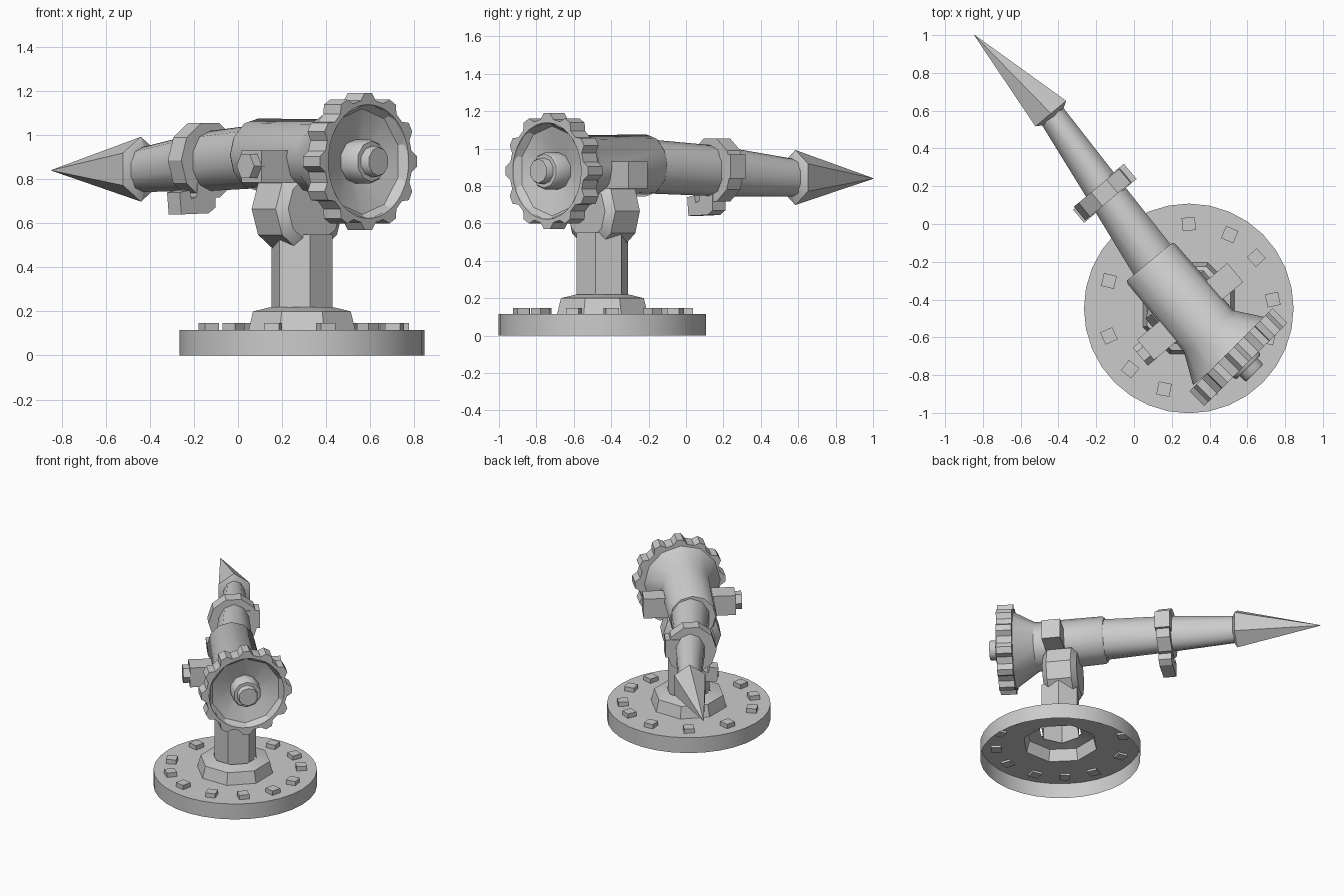
import bpy, bmesh, math
from math import sin, cos, pi, radians

cube = bpy.data.objects.get("Cube")
if cube:
    bpy.data.objects.remove(cube, do_unlink=True)

grey = bpy.data.materials.new("stone grey")
grey.use_nodes = True
COLOUR = (0.6, 0.6, 0.6, 1)
grey.diffuse_color = COLOUR
grey.node_tree.nodes["Principled BSDF"].inputs["Base Color"].default_value = COLOUR

BASE = (0.29, -0.447, 0)
GUN = (-0.845, 1.0, 0)       # under the spike tip; local x runs back along the gun
GUN_YAW = radians(-50.2)
WHEEL = (0.553, -0.705, 0.88)
WHEEL_YAW = radians(-45)


def finish(name, bm, origin, yaw, angle=30):
    bmesh.ops.recalc_face_normals(bm, faces=bm.faces)
    mesh = bpy.data.meshes.new(name)
    bm.to_mesh(mesh)
    bm.free()
    mesh.materials.append(grey)
    obj = bpy.data.objects.new(name, mesh)
    bpy.context.collection.objects.link(obj)
    obj.location = origin
    obj.rotation_euler.z = yaw
    bpy.ops.object.select_all(action='DESELECT')
    obj.select_set(True)
    bpy.context.view_layer.objects.active = obj
    bpy.ops.object.shade_smooth_by_angle(angle=radians(angle))
    return obj


def loft(name, rings, origin, yaw=0, caps=(True, True), angle=30):
    """Skin a row of point loops that all have the same count."""
    bm = bmesh.new()
    loops = [[bm.verts.new(p) for p in ring] for ring in rings]
    n = len(loops[0])
    for a, b in zip(loops, loops[1:]):
        for i in range(n):
            j = (i + 1) % n
            bm.faces.new((a[i], a[j], b[j], b[i]))
    for loop, cap in zip((loops[0], loops[-1]), caps):
        if cap:
            bm.faces.new(loop)
    return finish(name, bm, origin, yaw, angle)


def flat_ring(r, z, n, turn=0):
    return [(r * cos(2 * pi * i / n + turn), r * sin(2 * pi * i / n + turn), z)
            for i in range(n)]


def axial_ring(s, z, rv, rh, n, p=0, turn=0):
    """Upright loop across the gun, rv high and rh wide."""
    return [(s, p + rh * sin(2 * pi * i / n + turn), z + rv * cos(2 * pi * i / n + turn))
            for i in range(n)]


def box(name, x, y, z, origin, yaw):
    rings = [[(x[0], y[0], h), (x[1], y[0], h), (x[1], y[1], h), (x[0], y[1], h)] for h in z]
    return loft(name, rings, origin, yaw)


# Base plate: hollow below, with an opening under the collar
bm = bmesh.new()
low, top, hole = [[bm.verts.new(p) for p in ring] for ring in (
    flat_ring(0.555, 0, 32), flat_ring(0.555, 0.115, 32), flat_ring(0.262, 0.115, 8, pi / 8))]
for i in range(32):
    j = (i + 1) % 32
    bm.faces.new((low[i], low[j], top[j], top[i]))
edges = [bm.edges.get((top[i], top[i - 1])) for i in range(32)]
edges += [bm.edges.new((hole[i], hole[i - 1])) for i in range(8)]
bmesh.ops.triangle_fill(bm, use_beauty=True, edges=edges)
finish("base_plate", bm, BASE, 0)

# Studs around the base plate
for a in (90, 61, 37, 6, -20, -48, -76, 253, 226, 199, 161, 125):
    t = radians(a)
    spot = (BASE[0] + 0.447 * cos(t), BASE[1] + 0.447 * sin(t), 0)
    box("base_stud", (-0.035, 0.035), (-0.035, 0.035), (0.1, 0.147), spot, t + 0.1)

# Collar and column, both open below
loft("collar", [flat_ring(r, z, 8, pi / 8) for r, z in
                ((0.262, 0.115), (0.24, 0.2), (0.15, 0.22))],
     BASE, caps=(False, False), angle=15)
loft("column", [flat_ring(0.143, z, 6, -pi / 12) for z in (0.2, 0.55)],
     BASE, caps=(False, True))

# Knuckle between column and barrel
loft("knuckle", [axial_ring(x, 0.665, r, r, 10, turn=pi / 10) for x, r in
                 ((-0.12, 0.155), (-0.085, 0.2), (0.085, 0.2), (0.12, 0.155))],
     (0.27, -0.44, 0), GUN_YAW)

# Spike, barrel and sleeve
loft("spike", [axial_ring(0, 0.84, 0.002, 0.002, 6),
               axial_ring(0.578, 0.845, 0.147, 0.122, 6, 0.045),
               axial_ring(0.6, 0.845, 0.1, 0.08, 6, 0.045)], GUN, GUN_YAW)
loft("barrel", [axial_ring(s, z, rv, rh, 10, p) for s, z, rv, rh, p in
                ((0.57, 0.842, 0.1, 0.075, 0.045), (1.08, 0.88, 0.135, 0.105, 0),
                 (1.54, 0.905, 0.145, 0.135, -0.04))], GUN, GUN_YAW, angle=50)
loft("sleeve", [axial_ring(s, z, r, r, 12, p) for s, z, r, p in
                ((1.515, 0.91, 0.155, -0.055), (1.53, 0.91, 0.165, -0.055),
                 (2.0, 0.9, 0.172, -0.05), (2.165, 0.88, 0.275, -0.022))],
     GUN, GUN_YAW, angle=35)

# Barrel clamp with a side lug and a hook below
loft("clamp", [axial_ring(s, 0.885, 0.178, 0.172, 10, -0.005, pi / 10) for s in (1.035, 1.13)],
     GUN, GUN_YAW)
box("clamp_lug", (1.03, 1.135), (0.07, 0.172), (0.84, 0.97), GUN, GUN_YAW)
hook = ((0.02, 0.8), (0.02, 0.67), (-0.02, 0.645), (-0.18, 0.64), (-0.19, 0.74),
        (-0.13, 0.75), (-0.12, 0.71), (-0.09, 0.72), (-0.08, 0.8))
loft("hook", [[(s, p, z) for p, z in hook] for s in (1.045, 1.135)], GUN, GUN_YAW)

# Side boxes and the bolt on one of them
box("left_box", (1.785, 1.915), (0, 0.257), (0.785, 0.93), GUN, GUN_YAW)
box("right_box", (1.79, 1.93), (-0.37, 0), (0.785, 0.93), GUN, GUN_YAW)
loft("box_bolt", [[(1.87 + 0.062 * cos(k * pi / 3), p, 0.86 + 0.062 * sin(k * pi / 3))
                   for k in range(6)] for p in (-0.415, -0.35)], GUN, GUN_YAW)

# Toothed wheel
TEETH = 12
TOOTH = ((-0.14, 0.312), (0.14, 0.312), (0.33, 0.28), (0.67, 0.28))


def toothed(x):
    pts = []
    for i in range(TEETH):
        for frac, r in TOOTH:
            t = 2 * pi * (i + frac) / TEETH
            pts.append((x, r * sin(t), r * cos(t)))
    return pts


count = TEETH * len(TOOTH)
loft("wheel_rim", [axial_ring(-0.055, 0, 0.2, 0.2, count), toothed(-0.055), toothed(0.055),
                   axial_ring(0.055, 0, 0.258, 0.258, count),
                   axial_ring(0.015, 0, 0.25, 0.25, count)],
     WHEEL, WHEEL_YAW, caps=(False, False))
loft("wheel_dish", [axial_ring(x, 0, r, r, 10) for x, r in
                    ((0.05, 0.265), (0.015, 0.24), (-0.03, 0.09))],
     WHEEL, WHEEL_YAW, caps=(False, True), angle=15)

# Hub and knob at the wheel centre
for name, r, x in (("hub", 0.1, 0.075), ("knob", 0.07, 0.12)):
    loft(name, [axial_ring(-0.04, 0, r, r, 10), axial_ring(x - 0.01, 0, r, r, 10),
                axial_ring(x, 0, r * 0.92, r * 0.92, 10)], WHEEL, WHEEL_YAW, angle=40)
